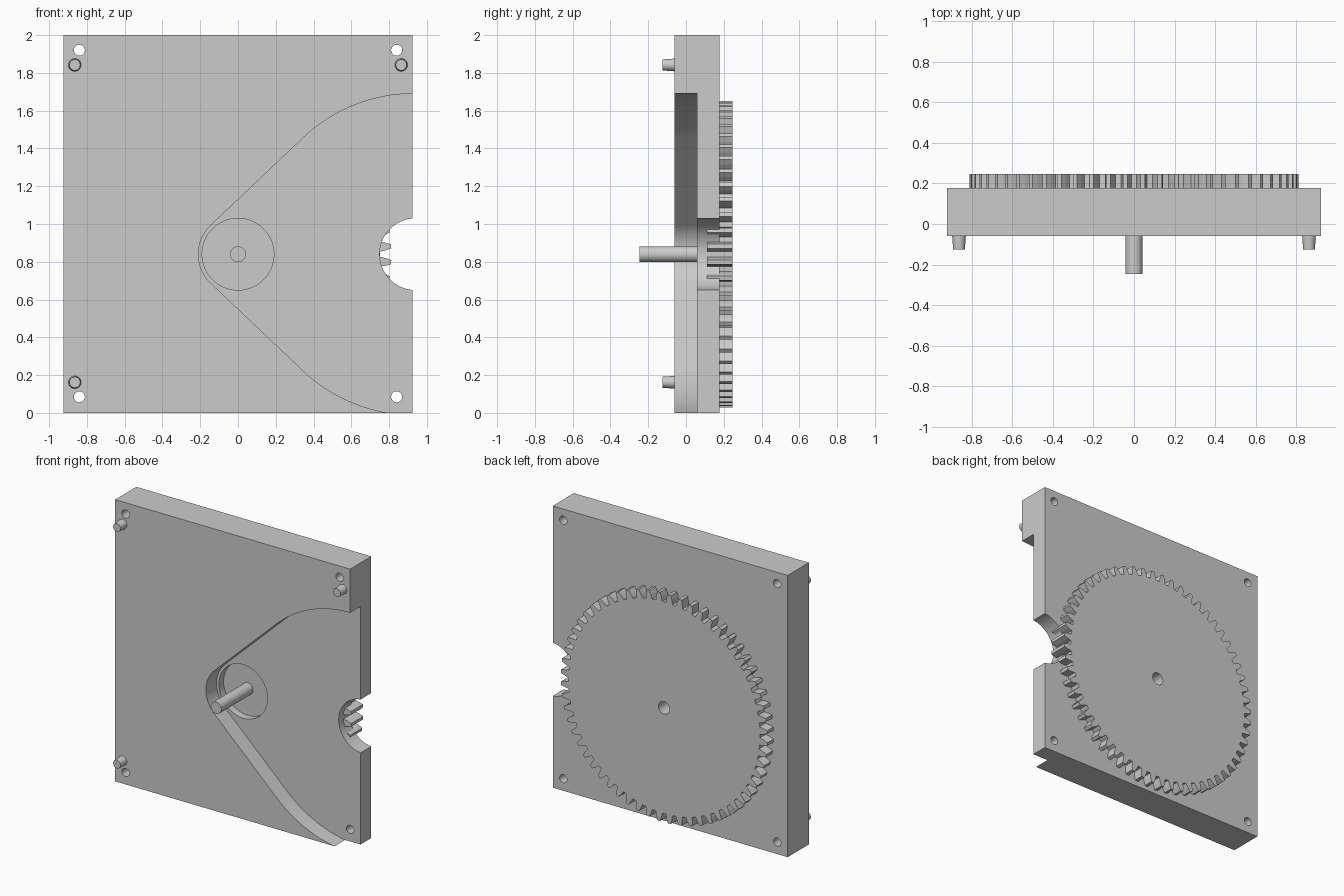
import bpy, bmesh
from math import sin, cos, pi, asin

if "Cube" in bpy.data.objects:
    bpy.data.objects.remove(bpy.data.objects["Cube"])

CZ = 0.84                      # height of the gear axis
F, B = -0.06, 0.177            # front and back of the plate


def loft(name, front, back, y0, y1):
    """Solid between two matching x-z outlines at depths y0 and y1."""
    bm = bmesh.new()
    a = [bm.verts.new((x, y0, z)) for x, z in front]
    b = [bm.verts.new((x, y1, z)) for x, z in back]
    n = len(a)
    bm.faces.new(a)
    bm.faces.new(b[::-1])
    for i in range(n):
        j = (i + 1) % n
        bm.faces.new((a[j], a[i], b[i], b[j]))
    bmesh.ops.recalc_face_normals(bm, faces=bm.faces)
    me = bpy.data.meshes.new(name)
    bm.to_mesh(me)
    bm.free()
    ob = bpy.data.objects.new(name, me)
    bpy.context.collection.objects.link(ob)
    return ob


def arc(cx, cz, r, a0, a1, n):
    return [(cx + r * cos(a0 + (a1 - a0) * i / n),
             cz + r * sin(a0 + (a1 - a0) * i / n)) for i in range(n + 1)]


def rod(name, cx, cz, r, y0, y1, r_front=None, n=48):
    return loft(name, arc(cx, cz, r_front or r, 0, 2 * pi, n)[:-1],
                arc(cx, cz, r, 0, 2 * pi, n)[:-1], y0, y1)


def select(ob):
    bpy.ops.object.select_all(action='DESELECT')
    ob.select_set(True)
    bpy.context.view_layer.objects.active = ob


def cut(ob, cutter):
    cutter.hide_render = True
    m = ob.modifiers.new("cut", 'BOOLEAN')
    m.operation, m.solver, m.object = 'DIFFERENCE', 'EXACT', cutter
    select(ob)
    bpy.ops.object.modifier_apply(modifier=m.name)
    bpy.data.objects.remove(cutter)


# Square plate
W = 0.9225
rect = [(-W, 0), (W, 0), (W, 2), (-W, 2)]
plate = loft("plate", rect, rect, F, B)

# Teardrop pocket in the front, open to the right side
R, r, d = 0.85, 0.21, 0.93
t = pi / 2 + asin((R - r) / d)
outline = ([(1.2, CZ + R)] + arc(d, CZ, R, pi / 2, t, 16)
           + arc(0, CZ, r, t, 2 * pi - t, 24)
           + arc(d, CZ, R, 2 * pi - t, 1.5 * pi, 16) + [(1.2, CZ - R)])
cut(plate, loft("pocket_cutter", outline, outline, -0.2, 0.058))

# Hub opening, side notch and corner screw holes
cut(plate, rod("hub_cutter", 0, CZ, 0.19, 0.0, 0.3, n=64))
cut(plate, rod("notch_cutter", 0.94, CZ, 0.19, 0.0, 0.3, n=64))
for x in (-0.84, 0.84):
    for z in (0.085, 1.92):
        cut(plate, rod("screw_cutter", x, z, 0.029, -0.3, 0.3, n=32))

# Large gear sunk into the back, with a blind socket on its axis
TEETH, pts = 60, []
step = 2 * pi / TEETH
for i in range(TEETH):
    c = (i + 0.5) * step
    for f, rad in ((-0.33, 0.752), (-0.25, 0.782), (-0.13, 0.812),
                   (0.13, 0.812), (0.25, 0.782), (0.33, 0.752)):
        a = c + f * step
        pts.append((rad * cos(a), CZ + rad * sin(a)))
gear = loft("gear", pts, pts, 0.11, 0.246)
cut(gear, rod("socket_cutter", 0, CZ, 0.044, 0.135, 0.4))

# Drive shaft
shaft = rod("shaft", 0, CZ, 0.042, -0.246, 0.12)

# Tapered locating pegs
pegs = [rod("locating_peg", x, z, 0.034, -0.125, F + 0.005, 0.029, 32)
        for x, z in ((-0.864, 1.842), (0.864, 1.842), (-0.864, 0.162))]

for ob in [plate, shaft] + pegs:
    select(ob)
    bpy.ops.object.shade_smooth_by_angle(angle=0.5)
